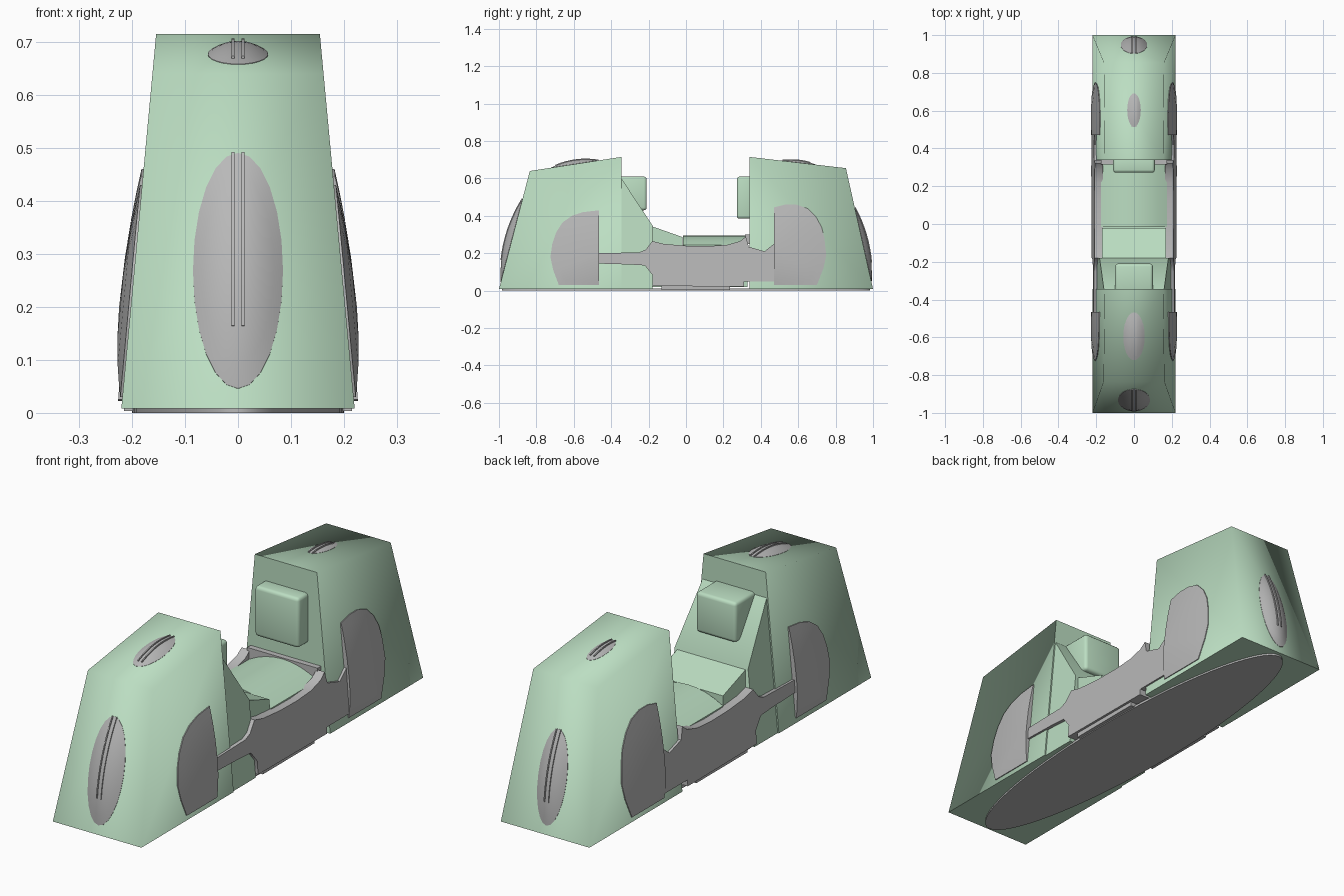
import bpy, bmesh, math
from mathutils import Vector

if "Cube" in bpy.data.objects:
    bpy.data.objects.remove(bpy.data.objects["Cube"])


def material(name, rgb):
    m = bpy.data.materials.new(name)
    m.diffuse_color = (*rgb, 1)
    m.use_nodes = True
    m.node_tree.nodes["Principled BSDF"].inputs["Base Color"].default_value = m.diffuse_color
    return m


GREEN = material("pale green", (0.50, 0.73, 0.54))
GREY = material("light grey", (0.48, 0.48, 0.48))


def build(name, verts, faces, mat, angle=40, bevel=0):
    me = bpy.data.meshes.new(name)
    bm = bmesh.new()
    vs = [bm.verts.new(v) for v in verts]
    for f in faces:
        bm.faces.new([vs[i] for i in f])
    bmesh.ops.recalc_face_normals(bm, faces=bm.faces)
    if bevel:
        bmesh.ops.bevel(bm, geom=list(bm.edges), offset=bevel, segments=3,
                        profile=0.5, affect='EDGES')
    bm.to_mesh(me)
    bm.free()
    me.materials.append(mat)
    ob = bpy.data.objects.new(name, me)
    bpy.context.collection.objects.link(ob)
    bpy.ops.object.select_all(action='DESELECT')
    ob.select_set(True)
    bpy.context.view_layer.objects.active = ob
    bpy.ops.object.shade_smooth_by_angle(angle=math.radians(angle))
    return ob


def loft(name, rings, mat, **kw):
    """Closed rings joined in order, both ends capped."""
    n = len(rings[0])
    verts = [p for r in rings for p in r]
    faces = [(k * n + i, k * n + (i + 1) % n, (k + 1) * n + (i + 1) % n, (k + 1) * n + i)
             for k in range(len(rings) - 1) for i in range(n)]
    faces += [tuple(range(n)), tuple(range((len(rings) - 1) * n, len(rings) * n))]
    return build(name, verts, faces, mat, **kw)


def prism(name, prof, x0, x1, mat, **kw):
    """Side profile (y, z) stretched between two x functions of z."""
    return loft(name, [[(x(z), y, z) for y, z in prof] for x in (x0, x1)], mat, **kw)


def side(z):
    """Half width of the tapering body at height z."""
    return 0.221 - 0.093 * z


def body(name, prof, mat, inset=0.0, **kw):
    return prism(name, prof, lambda z: inset - side(z), lambda z: side(z) - inset, mat, **kw)


def box(name, hx, y0, y1, z0, z1, mat, bevel=0):
    prism(name, [(y0, z0), (y1, z0), (y1, z1), (y0, z1)],
          lambda z: -hx, lambda z: hx, mat, bevel=bevel)


# tapered end blocks and the wedge behind the front one
body("front_block", [(-1, .008), (-.835, .64), (-.345, .715), (-.345, .008)], GREEN, angle=89)
body("back_block", [(1, .008), (.855, .655), (.34, .715), (.34, .008)], GREEN, angle=89)
body("front_wedge", [(-.36, .008), (-.36, .62), (-.345, .6), (-.18, .35), (-.18, .008)],
     GREEN, inset=.006)

# pads on the inner faces
box("front_pad", .10, -.36, -.21, .43, .61, GREEN, bevel=.015)
box("back_pad", .11, .272, .36, .385, .61, GREEN, bevel=.015)

# seat with a crowned top, sloping panel and seat back rim
arc = [(x * .0435, .295 - .05 * (x / 4) ** 2) for x in range(-4, 5)]
section = [(-.174, .02)] + arc + [(.174, .02)]
loft("seat", [[(x, y, z) for x, z in section] for y in (-.015, .33)], GREEN)
box("sloping_panel_base", .172, -.2, 0, .02, .24, GREEN)
prism("sloping_panel", [(-.19, .23), (-.19, .347), (-.02, .287), (-.02, .23)],
      lambda z: -.17, lambda z: .17, GREEN)
box("seat_back_rim", .175, .315, .345, .25, .30, GREY)

# oval base plate and floor
oval = [(.2 * math.cos(i * math.tau / 64), .985 * math.sin(i * math.tau / 64)) for i in range(64)]
loft("base_plate", [[(x, y, z) for x, y in oval] for z in (0, .011)], GREY)
box("floor", .215, -.13, .235, .004, .03, GREY)

# side frames
frame = [(-.47, .2), (-.25, .205), (-.215, .22), (-.18, .265), (-.12, .25), (0, .24), (.12, .238),
         (.22, .245), (.29, .265), (.32, .29), (.335, .235), (.37, .225), (.42, .21),
         (.47, .25), (.47, .05), (.31, .05), (.31, .022), (-.18, .025), (-.18, .085),
         (-.22, .135), (-.3, .14), (-.47, .145)]
for s, tag in ((1, "right"), (-1, "left")):
    prism("side_frame_" + tag, frame, lambda z: s * .165, lambda z: s * (.228 - .075 * z), GREY)


# bulging side plates: rings grow from the middle of the straight edge to the outline
def side_plate(name, s, outline):
    ay, az = outline[0][0], .2
    n = len(outline)
    verts = [(s * (side(az) + .022), ay, az)]
    for t in (.35, .65, .85, 1):
        for y, z in outline:
            y, z = ay + (y - ay) * t, az + (z - az) * t
            verts.append((s * (side(z) + .004 + .018 * (1 - t * t)), y, z))
    verts += [(s * .15, y, z) for y, z in outline]
    faces = [(0, 1 + i, 2 + i) for i in range(n - 1)]
    for k in range(4):
        a, b = 1 + k * n, 1 + (k + 1) * n
        faces += [(a + i, a + i + 1, b + i + 1, b + i) for i in range(n - 1)]
    first = [1 + k * n for k in range(5)]
    faces.append(tuple(first[::-1] + [0] + [f + n - 1 for f in first]))
    faces.append(tuple(range(1 + 4 * n, 1 + 5 * n)))
    build(name, verts, faces, GREY)


front_outline = [(-.465, .43), (-.55, .42), (-.61, .40), (-.66, .365), (-.695, .31),
                 (-.715, .25), (-.725, .18), (-.71, .11), (-.68, .03), (-.465, .03)]
back_outline = [(.47, .445), (.53, .46), (.59, .46), (.65, .44), (.695, .395), (.725, .34),
                (.74, .28), (.75, .19), (.735, .12), (.70, .03), (.47, .03)]
for s, tag in ((1, "right"), (-1, "left")):
    side_plate("front_side_plate_" + tag, s, front_outline)
    side_plate("back_side_plate_" + tag, s, back_outline)


# oval domed plates with twin rails on the ends and tops
def oval_plate(name, p0, p1, t, a, b, h, v0, v1):
    p0, p1 = Vector((0, *p0)), Vector((0, *p1))
    v = (p1 - p0).normalized()
    n = Vector((0, -v.z, v.y))
    if n.dot(Vector((0, p0.y, .5))) < 0:
        n = -n
    c = p0.lerp(p1, t)

    def at(x, w, k):
        return c + Vector((x, 0, 0)) + v * w + n * k

    rings = []
    for r in (.08, .3, .55, .8, 1):
        rings.append([at(a * r * math.cos(i * math.tau / 24), b * r * math.sin(i * math.tau / 24),
                         h * (1 - r * r) + .001) for i in range(24)])
    rings.append([at(a * math.cos(i * math.tau / 24), b * math.sin(i * math.tau / 24), -.01)
                  for i in range(24)])
    loft(name, rings, GREY)
    for s in (1, -1):
        rail = []
        for i in range(9):
            w = b * (v0 + (v1 - v0) * i / 8)
            k = h * (1 - (w / b) ** 2) + .001
            rail.append([at(s * x, w, k + d) for x, d in
                         ((.007, -.008), (.012, -.008), (.012, .004), (.007, .004))])
        loft(name + ("_rail_right" if s > 0 else "_rail_left"), rail, GREY)


oval_plate("front_oval_plate", (-1, .01), (-.835, .64), .41, .085, .23, .035, -.5, 1)
oval_plate("back_oval_plate", (1, .01), (.855, .655), .365, .07, .205, .028, -.5, 1)
oval_plate("front_top_plate", (-.835, .64), (-.345, .715), .49, .057, .128, .02, -.8, 1)
oval_plate("back_top_plate", (.855, .655), (.34, .715), .49, .036, .09, .011, -.7, 1)
